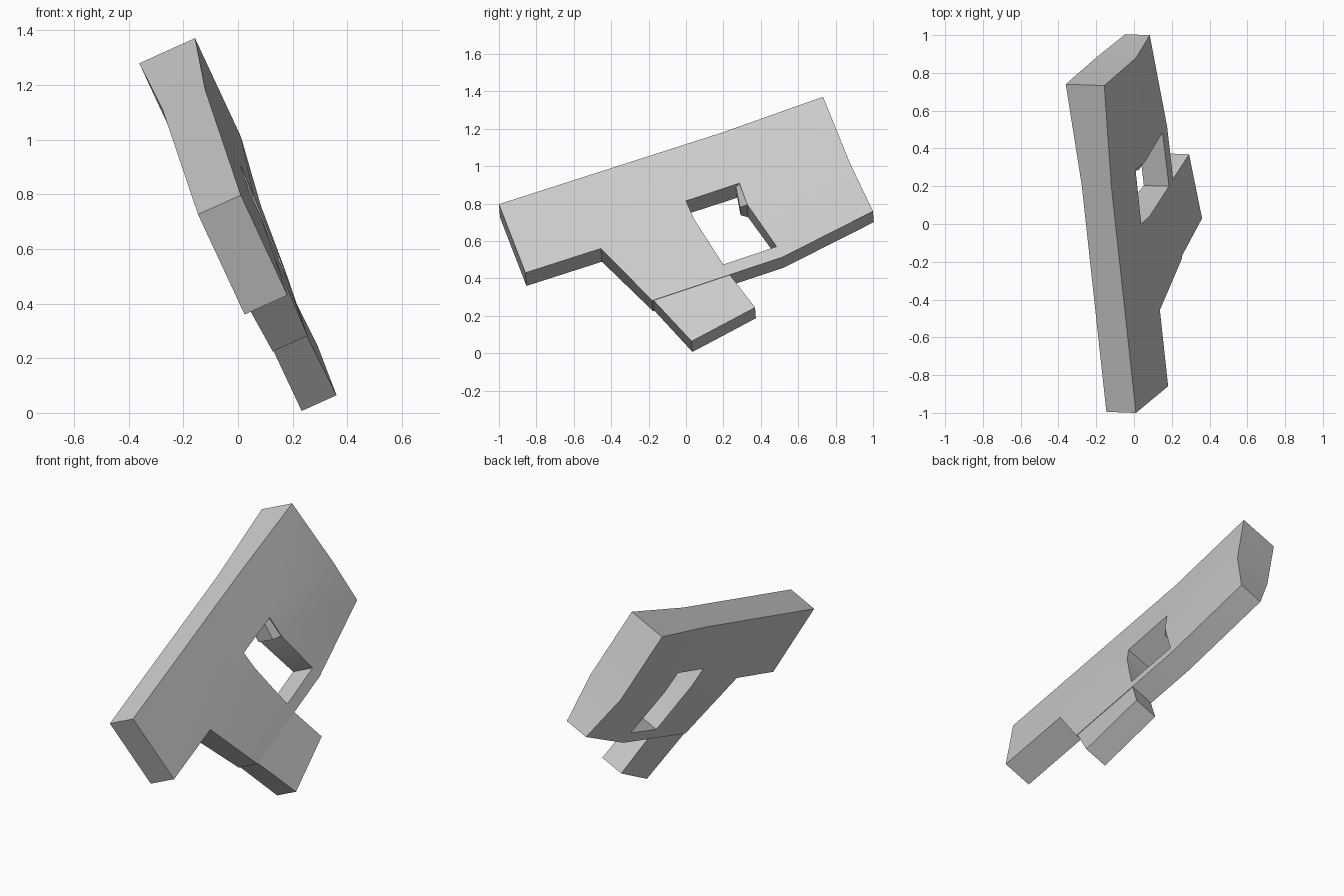
import bpy, bmesh, math
from mathutils import Matrix, Vector

if "Cube" in bpy.data.objects:
    bpy.data.objects.remove(bpy.data.objects["Cube"])

# Tilted frame of the flat model: u along the barrel, v up, n across the slab
n = Vector((0.911, -0.033, 0.411)).normalized()
u = Vector((-0.103, 0.947, 0.304))
u = (u - n * u.dot(n)).normalized()
v = n.cross(u)
FRAME = Matrix((u, v, n)).transposed().to_4x4()
FRAME.translation = n * 0.284


def slab(name, points, faces):
    """Symmetric slab: points map a label to (u, v, half thickness)."""
    bm = bmesh.new()
    front = {k: bm.verts.new((a, b, h)) for k, (a, b, h) in points.items()}
    back = {k: bm.verts.new((a, b, -h)) for k, (a, b, h) in points.items()}
    edges = [(f[i], f[(i + 1) % len(f)]) for f in faces for i in range(len(f))]
    for f in faces:
        bm.faces.new([front[k] for k in f])
        bm.faces.new([back[k] for k in reversed(f)])
    # Walls along every open edge (outer outline and hole)
    for a, b in edges:
        if (b, a) not in edges:
            bm.faces.new((front[b], front[a], back[a], back[b]))
    bmesh.ops.recalc_face_normals(bm, faces=bm.faces)
    me = bpy.data.meshes.new(name)
    bm.to_mesh(me)
    bm.free()
    ob = bpy.data.objects.new(name, me)
    bpy.context.collection.objects.link(ob)
    ob.matrix_world = FRAME
    bpy.ops.object.select_all(action='DESELECT')
    ob.select_set(True)
    bpy.context.view_layer.objects.active = ob
    bpy.ops.object.shade_smooth_by_angle(angle=math.radians(30))
    return ob


# Main body: outline A L K J E D C B T, window 1-6, thicker at the rear
body = {
    'A': (-0.706, 1.0, 0.086), 'L': (-0.701, 0.572, 0.086),
    'K': (-0.275, 0.572, 0.086), 'J': (-0.111, 0.198, 0.070),
    'E': (0.627, 0.207, 0.070), 'D': (1.169, 0.300, 0.071),
    'C': (1.139, 0.583, 0.112), 'B': (1.127, 1.007, 0.112),
    'T': (0.560, 1.0, 0.086),
    '1': (0.244, 0.685, 0.086), '2': (0.546, 0.687, 0.088),
    '3': (0.546, 0.555, 0.084), '4': (0.617, 0.275, 0.072),
    '5': (0.314, 0.270, 0.073), '6': (0.250, 0.570, 0.086),
}
slab("body", body, ["ALK61T", "12T", "T23CB", "34DC", "4ED", "KJ56", "JE45"])

# Grip below the body
grip = {
    'a': (-0.107, 0.205, 0.067), 'b': (0.011, -0.098, 0.070),
    'c': (0.394, -0.024, 0.070), 'd': (0.328, 0.205, 0.067),
}
slab("grip", grip, ["abcd"])

# Tapered ridge on the rear wall of the window
ridge = {
    'a': (0.526, 0.69, 0.052), 'b': (0.508, 0.568, 0.052),
    'c': (0.548, 0.555, 0.083), 'd': (0.548, 0.69, 0.083),
}
slab("window_ridge", ridge, ["abcd"])
